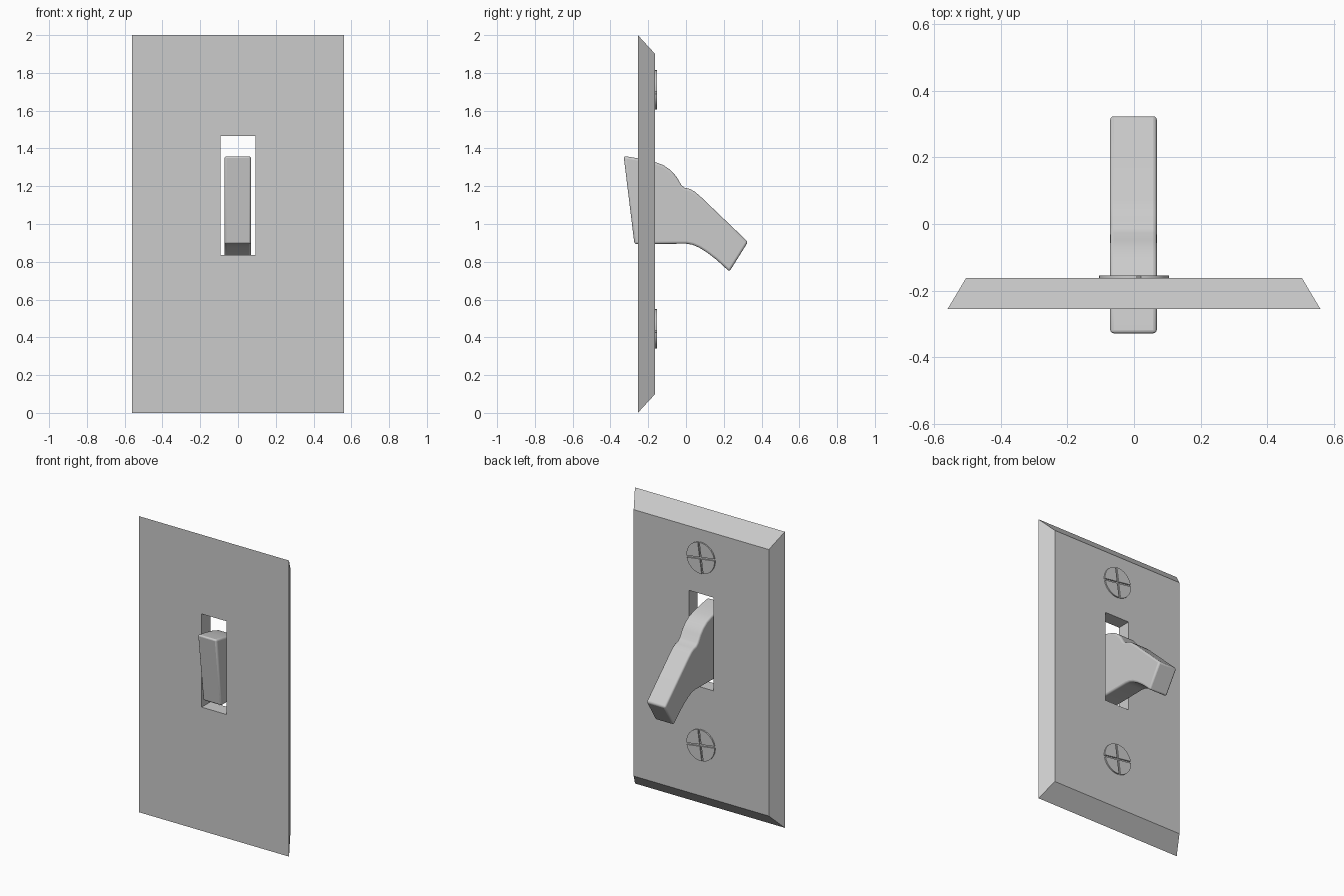
import bpy, bmesh, math
from mathutils import Matrix

if "Cube" in bpy.data.objects:
    bpy.data.objects.remove(bpy.data.objects["Cube"])


def finish(name, bm, smooth=None):
    bmesh.ops.recalc_face_normals(bm, faces=bm.faces)
    me = bpy.data.meshes.new(name)
    bm.to_mesh(me)
    bm.free()
    ob = bpy.data.objects.new(name, me)
    bpy.context.collection.objects.link(ob)
    if smooth:
        bpy.ops.object.select_all(action='DESELECT')
        ob.select_set(True)
        bpy.context.view_layer.objects.active = ob
        bpy.ops.object.shade_smooth_by_angle(angle=math.radians(smooth))
    return ob


# Wall plate: bridged rectangular loops (outer back, bevelled front, slot front, slot back)
bm = bmesh.new()
BACK, FRONT = -0.255, -0.163
loops = []
for hx, hz, y in [(0.56, 1.0, BACK), (0.505, 0.9, FRONT),
                  (0.093, 0.315, FRONT), (0.093, 0.315, BACK)]:
    cz = 1.15 if hx < 0.1 else 1.0
    loops.append([bm.verts.new((sx * hx, y, cz + sz * hz))
                  for sx, sz in ((-1, -1), (1, -1), (1, 1), (-1, 1))])
for a, b in zip(loops, loops[1:] + loops[:1]):
    for i in range(4):
        j = (i + 1) % 4
        bm.faces.new((a[i], a[j], b[j], b[i]))
finish("wall_plate", bm)

# Toggle lever: side profile (y, z) extruded across x with softened edges
profile = [(-0.33, 1.36), (-0.25, 1.347), (-0.17, 1.33), (-0.12, 1.312),
           (-0.08, 1.284), (-0.05, 1.25), (-0.025, 1.207), (-0.008, 1.192),
           (0.02, 1.186), (0.045, 1.172), (0.075, 1.147), (0.328, 0.905),
           (0.23, 0.748), (0.16, 0.812), (0.11, 0.85), (0.07, 0.875),
           (0.035, 0.89), (0.0, 0.896), (-0.273, 0.893)]
bm = bmesh.new()
face = bm.faces.new([bm.verts.new((-0.072, y, z)) for y, z in profile])
ext = bmesh.ops.extrude_face_region(bm, geom=[face])
bmesh.ops.translate(bm, vec=(0.141, 0, 0),
                    verts=[v for v in ext["geom"] if isinstance(v, bmesh.types.BMVert)])
bmesh.ops.recalc_face_normals(bm, faces=bm.faces)
lever = finish("toggle_lever", bm, 40)
bev = lever.modifiers.new("soft_edges", 'BEVEL')
bev.width, bev.segments = 0.012, 3
bev.limit_method, bev.angle_limit = 'ANGLE', math.radians(40)


# Screws: four disc quadrants separated by a narrow cross slot, on a thin base disc
def screw(name, cz):
    r, w, n = 0.105, 0.006, 8
    place = (Matrix.Translation((0, 0, cz)) @ Matrix.Rotation(math.radians(8), 4, 'Y'))
    bm = bmesh.new()
    start = math.asin(w / r)
    for q in range(4):
        pts = [(w, w)]
        for i in range(n + 1):
            t = start + (math.pi / 2 - 2 * start) * i / n
            pts.append((r * math.cos(t), r * math.sin(t)))
        turn = place @ Matrix.Rotation(q * math.pi / 2, 4, 'Y')
        rings = [[bm.verts.new((x, y, z)) for x, z in pts] for y in (-0.175, -0.154)]
        bm.faces.new(rings[0])
        bm.faces.new(rings[1])
        for i in range(len(pts)):
            j = (i + 1) % len(pts)
            bm.faces.new((rings[0][i], rings[0][j], rings[1][j], rings[1][i]))
        bmesh.ops.transform(bm, matrix=turn, verts=rings[0] + rings[1])
    finish(name, bm, 30)


screw("upper_screw", 1.71)
screw("lower_screw", 0.445)
